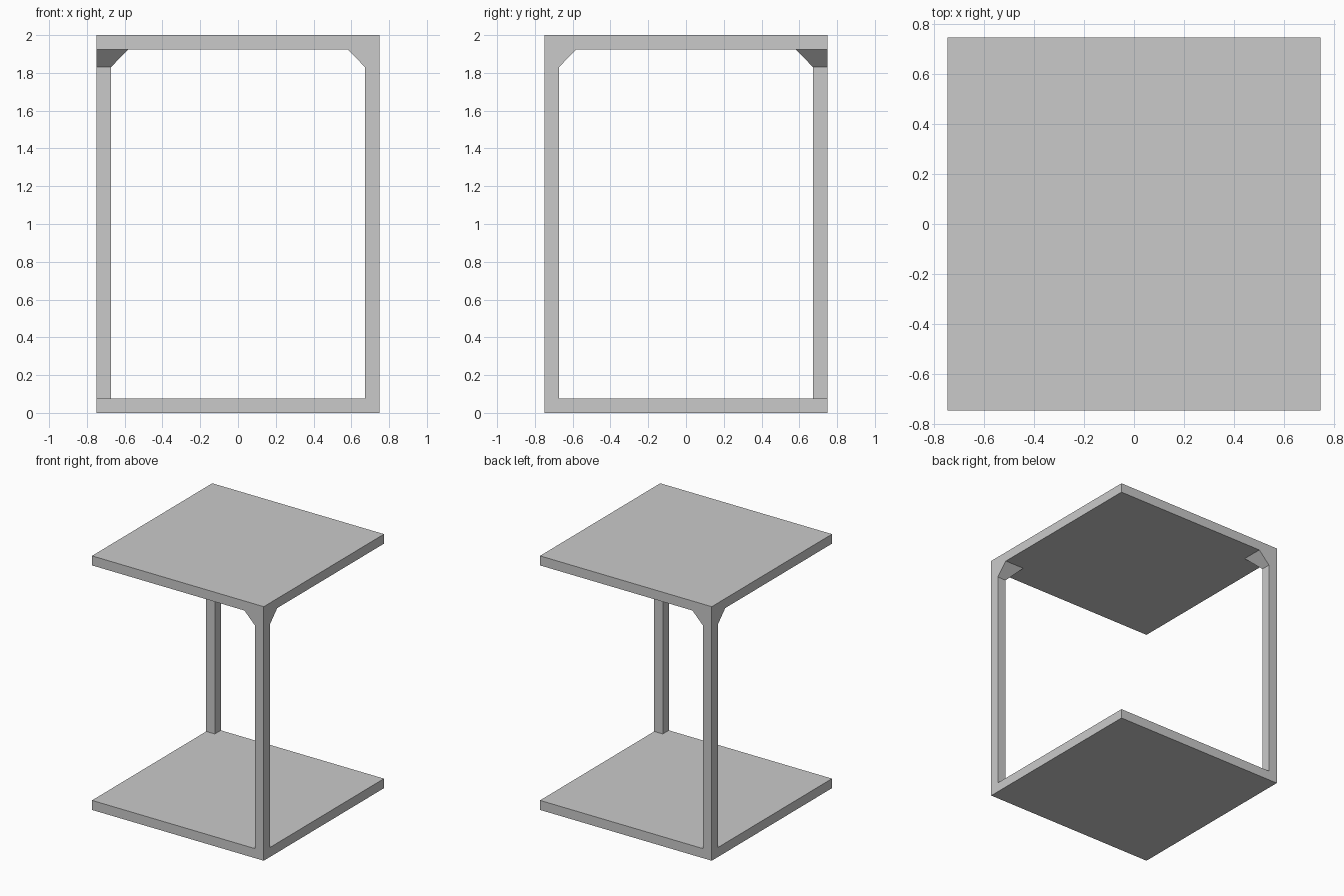
import bpy
import bmesh

cube = bpy.data.objects.get("Cube")
if cube:
    bpy.data.objects.remove(cube, do_unlink=True)

HALF = 0.748       # half width of the slabs
HEIGHT = 2.0
THICK = 0.075      # slab thickness and post width
FLARE = 0.168      # width of a post where it meets the top slab
FLARE_BASE = 1.83  # height where the flare starts

grey = bpy.data.materials.new("plain grey")
grey.use_nodes = True
colour = (0.59, 0.59, 0.59, 1)
grey.diffuse_color = colour
grey.node_tree.nodes["Principled BSDF"].inputs["Base Color"].default_value = colour


def make_object(name, bm):
    bmesh.ops.recalc_face_normals(bm, faces=bm.faces)
    mesh = bpy.data.meshes.new(name)
    bm.to_mesh(mesh)
    bm.free()
    mesh.materials.append(grey)
    obj = bpy.data.objects.new(name, mesh)
    bpy.context.collection.objects.link(obj)


def slab(name, bottom):
    bm = bmesh.new()
    bmesh.ops.create_cube(bm, size=1)
    bmesh.ops.scale(bm, vec=(2 * HALF, 2 * HALF, THICK), verts=bm.verts)
    bmesh.ops.translate(bm, vec=(0, 0, bottom + THICK / 2), verts=bm.verts)
    make_object(name, bm)


def post(name, sx, sy):
    """Square corner post that flares inward on two sides at its top."""
    bm = bmesh.new()
    rings = []
    sections = [(THICK, THICK), (FLARE_BASE, THICK), (HEIGHT - THICK, FLARE)]
    for z, width in sections:
        inner = HALF - width
        square = [(HALF, HALF), (inner, HALF), (inner, inner), (HALF, inner)]
        rings.append([bm.verts.new((sx * x, sy * y, z)) for x, y in square])
    for low, high in zip(rings, rings[1:]):
        for i in range(4):
            j = (i + 1) % 4
            bm.faces.new((low[i], low[j], high[j], high[i]))
    bm.faces.new(rings[0])
    bm.faces.new(rings[-1])
    make_object(name, bm)


# Two square slabs joined by posts at opposite corners
slab("base_slab", 0)
slab("top_slab", HEIGHT - THICK)
post("front_left_post", 1, -1)
post("back_right_post", -1, 1)
